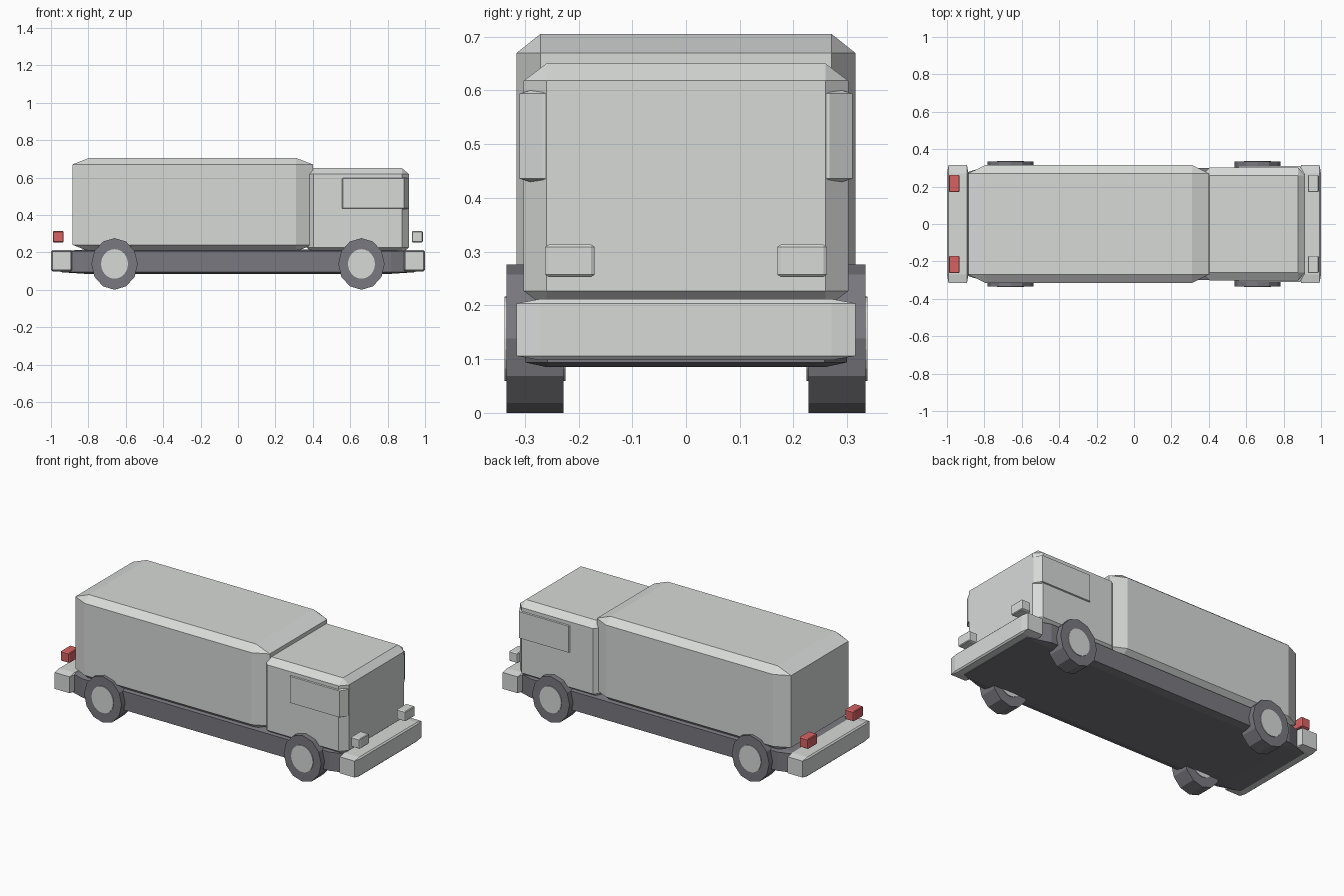
import bpy, bmesh, math
from mathutils import Matrix, Vector

old = bpy.data.objects.get("Cube")
if old:
    bpy.data.objects.remove(old, do_unlink=True)


def material(name, rgb):
    m = bpy.data.materials.new(name)
    m.use_nodes = True
    color = (*rgb, 1.0)
    m.diffuse_color = color
    m.node_tree.nodes["Principled BSDF"].inputs["Base Color"].default_value = color
    return m


body_grey = material("body_grey", (0.68, 0.70, 0.685))
dark_grey = material("dark_grey", (0.19, 0.19, 0.215))
lamp_red = material("lamp_red", (0.68, 0.12, 0.12))


def finish(bm, name, mat):
    bmesh.ops.recalc_face_normals(bm, faces=bm.faces)
    mesh = bpy.data.meshes.new(name)
    bm.to_mesh(mesh)
    bm.free()
    mesh.materials.append(mat)
    obj = bpy.data.objects.new(name, mesh)
    bpy.context.collection.objects.link(obj)
    return obj


def chamfered_box(name, mat, x, y, z, cut=0.07):
    """Unit cube with cut edges, stretched to the given ranges."""
    bm = bmesh.new()
    bmesh.ops.create_cube(bm, size=1)
    bmesh.ops.bevel(bm, geom=bm.edges[:], offset=cut, segments=1,
                    affect='EDGES', profile=0.5)
    ranges = (x, y, z)
    bmesh.ops.scale(bm, verts=bm.verts, vec=[b - a for a, b in ranges])
    bmesh.ops.translate(bm, verts=bm.verts, vec=[(a + b) / 2 for a, b in ranges])
    return finish(bm, name, mat)


def disc(name, mat, center, rx, rz, width, sides):
    """Cylinder along y with a corner at its lowest point."""
    bm = bmesh.new()
    bmesh.ops.create_cone(bm, cap_ends=True, segments=sides,
                          radius1=1, radius2=1, depth=1)
    bmesh.ops.rotate(bm, verts=bm.verts, matrix=Matrix.Rotation(math.pi / 2, 3, 'X'))
    bmesh.ops.scale(bm, verts=bm.verts, vec=(rx, width, rz))
    bmesh.ops.translate(bm, verts=bm.verts, vec=Vector(center))
    return finish(bm, name, mat)


# Main bodies
chamfered_box("chassis", dark_grey, (-0.95, 0.95), (-0.3, 0.3), (0.085, 0.215))
chamfered_box("cargo_body", body_grey, (-0.885, 0.4), (-0.315, 0.315), (0.205, 0.705))
chamfered_box("cab", body_grey, (0.365, 0.915), (-0.302, 0.302), (0.195, 0.65))
chamfered_box("cab_window_band", body_grey, (0.535, 0.914), (-0.31, 0.31), (0.423, 0.607))

# Bumpers
for end, x in (("front", (0.885, 1.0)), ("rear", (-1.0, -0.885))):
    chamfered_box(end + "_bumper", body_grey, x, (-0.315, 0.315), (0.098, 0.212))

# Lamps and wheels on both sides
for side, s in (("left", 1), ("right", -1)):
    y = sorted((s * 0.17, s * 0.262))
    chamfered_box(side + "_headlamp", body_grey, (0.93, 0.988), y, (0.253, 0.313))
    chamfered_box(side + "_tail_lamp", lamp_red, (-0.99, -0.932), y, (0.253, 0.313))
    for end, x in (("front", 0.66), ("rear", -0.66)):
        center = (x, s * 0.281, 0.138)
        disc(f"{end}_{side}_tire", dark_grey, center, 0.124, 0.138, 0.106, 12)
        disc(f"{end}_{side}_hub", body_grey, center, 0.072, 0.079, 0.114, 24)
